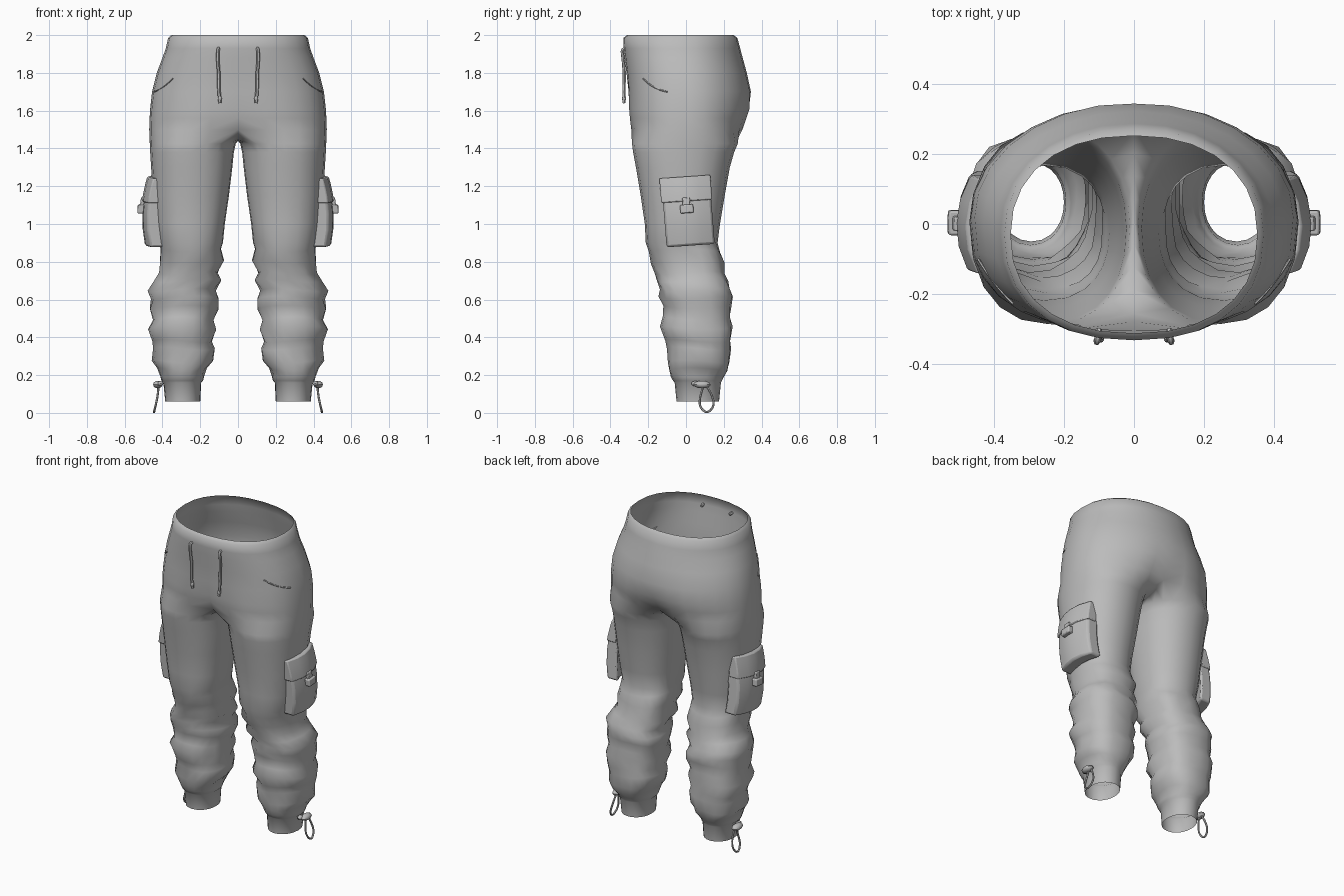
import bpy
import bmesh
import math
import random
from mathutils import Vector

random.seed(4)
cube = bpy.data.objects.get("Cube")
if cube:
    bpy.data.objects.remove(cube, do_unlink=True)

grey = bpy.data.materials.new("plain grey cloth")
grey.use_nodes = True
shade = (0.5, 0.5, 0.5, 1)
grey.diffuse_color = shade
grey.node_tree.nodes["Principled BSDF"].inputs["Base Color"].default_value = shade


def finish(name, bm, angle=40, bevel=0):
    """Turn a bmesh of the +x half into a smooth, mirrored object."""
    bmesh.ops.recalc_face_normals(bm, faces=bm.faces)
    mesh = bpy.data.meshes.new(name)
    bm.to_mesh(mesh)
    bm.free()
    mesh.materials.clear()
    mesh.materials.append(grey)
    obj = bpy.data.objects.new(name, mesh)
    bpy.context.collection.objects.link(obj)
    bpy.ops.object.select_all(action="DESELECT")
    obj.select_set(True)
    bpy.context.view_layer.objects.active = obj
    bpy.ops.object.shade_smooth_by_angle(angle=math.radians(angle))
    if bevel:
        mod = obj.modifiers.new("soft edges", "BEVEL")
        mod.width = bevel
        mod.segments = 2
    mirror = obj.modifiers.new("mirror", "MIRROR")
    mirror.use_clip = True
    mirror.merge_threshold = 0.001


def power(value, exponent):
    return math.copysign(abs(value) ** exponent, value)


# Hip sections: height, half width, front, back, back roundness, centre dent
HIPS = [
    (2, .352, -.312, .252, .9, 0), (1.985, .37, -.332, .272, .92, 0),
    (1.93, .382, -.33, .287, .95, 0), (1.88, .4, -.325, .3, 1, 0),
    (1.8, .43, -.315, .322, 1, 0), (1.7, .455, -.307, .347, 1, .01),
    (1.61, .465, -.308, .346, .98, .04), (1.56, .468, -.304, .33, .94, .08),
    (1.5, .47, -.297, .31, .9, .14),
]
# Leg sections: height, inner side, outer side, front, back
THIGH = [
    (1.425, .012, .467, -.286, .274), (1.38, .022, .465, -.28, .255),
    (1.3, .03, .46, -.265, .232), (1.15, .048, .45, -.24, .205),
    (1, .07, .437, -.218, .18), (.9, .08, .42, -.213, .167),
]
FOLDS = [
    (.86, .09, .41, -.2, .18), (.8, .075, .415, -.185, .2),
    (.74, .105, .415, -.16, .203), (.7, .085, .44, -.158, .22),
    (.65, .12, .475, -.135, .235), (.61, .105, .458, -.146, .25),
    (.56, .1, .47, -.118, .24), (.5, .13, .45, -.12, .235),
    (.45, .115, .472, -.14, .248), (.38, .14, .455, -.105, .237),
    (.34, .125, .445, -.105, .237), (.27, .135, .455, -.1, .232),
    (.23, .165, .425, -.09, .222),
]
CUFF = [
    (.19, .18, .41, -.08, .2), (.17, .185, .405, -.068, .19),
    (.16, .195, .395, -.06, .185), (.06, .2, .385, -.05, .175),
]
OUTER, INNER = 14, 7
SPREAD = math.radians(125)


def hip_row(z, width, front, back, roundness, dent):
    # The front grows squarer from the waist down to the thighs
    square = .87 - .09 * min(1, (2 - z) / .35)
    row = []
    for i in range(OUTER + 1):
        t = math.pi * (i / OUTER - .5)
        bend = square if t < 0 else roundness
        x = width * power(math.cos(t), bend) if 0 < i < OUTER else 0
        y = (back - front) / 2 * power(math.sin(t), bend)
        y *= 1 - dent * math.exp(-(x / .08) ** 2)
        row.append(Vector((x, y + (front + back) / 2, z)))
    return row


def leg_row(z, inside, outside, front, back, front_bend=.95, back_bend=.95, fold=0):
    angles = [SPREAD * (2 * i / OUTER - 1) for i in range(OUTER + 1)]
    gap = 2 * (math.pi - SPREAD)
    angles += [SPREAD + gap * i / (INNER + 1) for i in range(1, INNER + 1)]
    row = []
    for t in angles:
        swell = 1 + fold * random.uniform(-1, 1)
        bend = front_bend if math.sin(t) < 0 else back_bend
        x = (inside + outside) / 2 + (outside - inside) / 2 * power(math.cos(t), bend) * swell
        y = (front + back) / 2 + (back - front) / 2 * power(math.sin(t), bend) * swell
        lift = fold * .3 * math.sin(2 * t + z * 9)
        row.append(Vector((x, y, z + lift)))
    return row


# Trousers: open half hips, a crotch seam, then a closed leg tube
rows = [hip_row(*section) for section in HIPS]
start, end = rows[-1][-1], rows[-1][0]
seam = []
for i in range(1, INNER + 1):
    s = i / (INNER + 1)
    point = start.lerp(end, s)
    point.z -= .06 * math.sin(math.pi * s) ** .6
    seam.append(point)
rows[-1] += seam
rows += [leg_row(*section, front_bend=.88, back_bend=.92) for section in THIGH]
rows += [leg_row(*section, front_bend=.93, back_bend=.8, fold=.03) for section in FOLDS]
rows += [leg_row(*section) for section in CUFF]

bm = bmesh.new()
rings = [[bm.verts.new(p) for p in row] for row in rows]
for upper, lower in zip(rings, rings[1:]):
    closed = len(upper) > OUTER + 1
    for i in range(len(upper) if closed else OUTER):
        j = (i + 1) % len(upper)
        bm.faces.new((upper[i], upper[j], lower[j], lower[i]))
finish("trousers", bm, 70)


def patch(name, size, centre, inner, outer, bevel):
    """Curved slab that wraps the outside of the thigh."""
    bm = bmesh.new()
    bmesh.ops.create_cube(bm, size=1)
    bmesh.ops.subdivide_edges(bm, edges=bm.edges, cuts=3, use_grid_fill=True)
    for v in bm.verts:
        y = centre[0] + v.co.y * size[0]
        z = centre[1] + v.co.z * size[1]
        face = .5 - .7 * (z - 1.03) ** 2 - 2 * y * y
        x = face + inner + (outer - inner) * (v.co.x + .5)
        v.co = (x, y + .08 * (1.07 - z), z + .07 * y)
    finish(name, bm, 40, bevel)


# Cargo pockets with flap, strap and buckle
patch("cargo_pocket", (.255, .35), (.01, 1.06), -.07, .007, .012)
patch("pocket_flap", (.27, .13), (.008, 1.185), -.05, .014, .006)
patch("flap_strap", (.04, .07), (.005, 1.105), 0, .022, .004)
patch("strap_buckle", (.07, .045), (.005, 1.08), 0, .034, .006)


def tube(name, points, radius, cyclic=False):
    """Round cord along a soft path, turned into mesh."""
    curve = bpy.data.curves.new(name + "_path", "CURVE")
    curve.dimensions = "3D"
    curve.bevel_depth = radius
    curve.bevel_resolution = 1
    curve.use_fill_caps = True
    spline = curve.splines.new("NURBS")
    spline.points.add(len(points) - 1)
    for target, p in zip(spline.points, points):
        target.co = (*p, 1)
    spline.order_u = 3
    spline.resolution_u = 4
    spline.use_cyclic_u = cyclic
    spline.use_endpoint_u = not cyclic
    helper = bpy.data.objects.new(name + "_path", curve)
    bpy.context.collection.objects.link(helper)
    mesh = bpy.data.meshes.new_from_object(helper)
    bpy.data.objects.remove(helper, do_unlink=True)
    bm = bmesh.new()
    bm.from_mesh(mesh)
    finish(name, bm)


def blob(name, centre, radii):
    bm = bmesh.new()
    bmesh.ops.create_uvsphere(bm, u_segments=10, v_segments=6, radius=1)
    for v in bm.verts:
        v.co = Vector(centre) + Vector(a * b for a, b in zip(v.co, radii))
    finish(name, bm)


# Waist drawstrings, threaded through the band and knotted
tube("drawstring", [(.1, -.3, 1.925), (.105, -.342, 1.94), (.108, -.332, 1.87),
                    (.1, -.325, 1.78), (.103, -.33, 1.72), (.095, -.328, 1.64)], .009)
blob("drawstring_knot", (.096, -.328, 1.665), (.011, .011, .017))

# Front pocket seams
tube("pocket_seam", [(.345, -.228, 1.77), (.4, -.175, 1.715), (.445, -.1, 1.7)], .004)

# Ankle toggles and cord loops
blob("ankle_toggle", (.425, .085, .15), (.026, .046, .02))
blob("toggle_button", (.41, .05, .155), (.016, .022, .014))
tube("ankle_cord", [(.42, .095, .15), (.425, .075, .09), (.437, .07, .035),
                    (.447, .11, -.006), (.437, .15, .035), (.425, .14, .09),
                    (.42, .105, .15)], .006, True)
